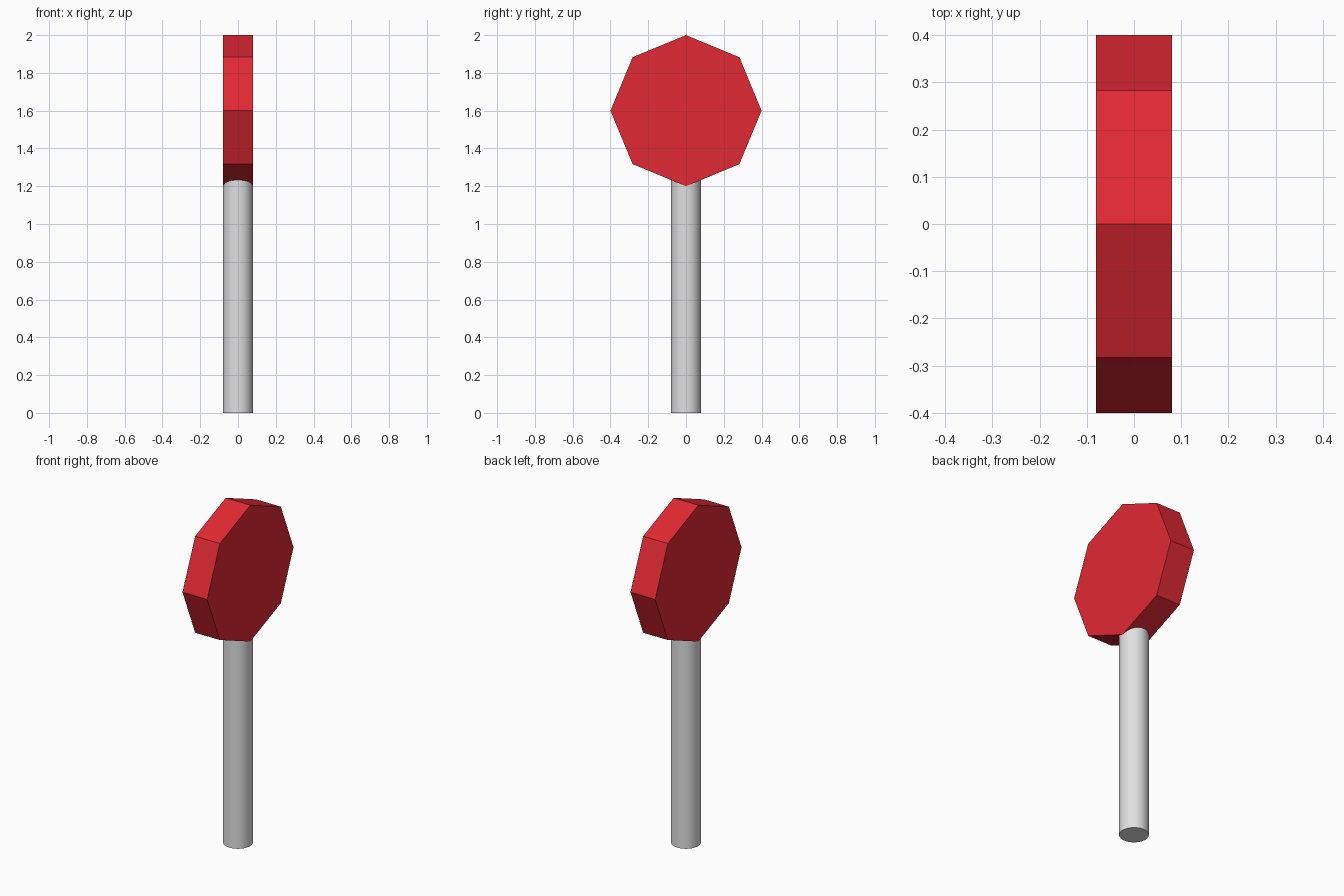
import bpy, math

if "Cube" in bpy.data.objects:
    bpy.data.objects.remove(bpy.data.objects["Cube"])


def material(name, color):
    m = bpy.data.materials.new(name)
    m.diffuse_color = (*color, 1.0)
    m.use_nodes = True
    m.node_tree.nodes["Principled BSDF"].inputs["Base Color"].default_value = m.diffuse_color
    return m


def cylinder(name, sides, radius, depth, z, rotation, mat):
    bpy.ops.mesh.primitive_cylinder_add(vertices=sides, radius=radius, depth=depth,
                                        location=(0, 0, z), rotation=rotation)
    ob = bpy.context.object
    ob.name = name
    ob.data.materials.append(mat)
    bpy.ops.object.transform_apply(location=True, rotation=True, scale=True)
    return ob


red = material("sign red", (0.75, 0.021, 0.033))
grey = material("post grey", (0.75, 0.75, 0.75))

# Round post, its top hidden inside the sign
POST_TOP = 1.25
cylinder("post", 48, 0.079, POST_TOP, POST_TOP / 2, (0, 0, 0), grey)
bpy.ops.object.shade_smooth_by_angle(angle=math.radians(30))

# Octagonal plate facing sideways, standing on one corner
cylinder("sign_plate", 8, 0.4, 0.16, 1.6, (0, math.radians(90), 0), red)
